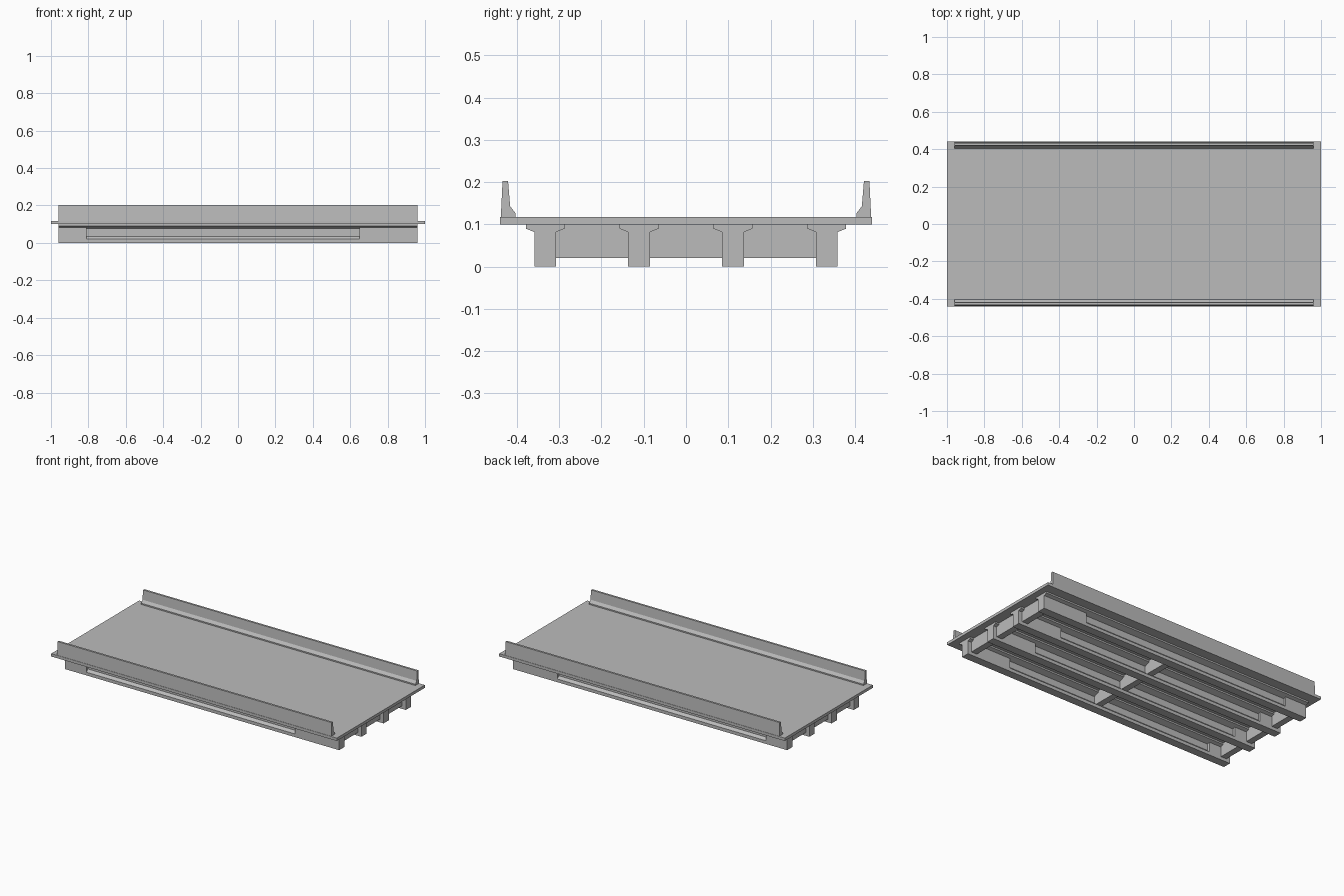
import bpy
import bmesh

cube = bpy.data.objects.get("Cube")
if cube:
    bpy.data.objects.remove(cube, do_unlink=True)

# Concrete colour
concrete = bpy.data.materials.new("concrete grey")
concrete.use_nodes = True
GREY = (0.5, 0.5, 0.5, 1)
concrete.diffuse_color = GREY
concrete.node_tree.nodes["Principled BSDF"].inputs["Base Color"].default_value = GREY


def loft(name, stations):
    """Join (x, profile) stations, each profile a list of (y, z), into a capped solid."""
    bm = bmesh.new()
    loops = [[bm.verts.new((x, y, z)) for y, z in profile] for x, profile in stations]
    for a, b in zip(loops, loops[1:]):
        for i in range(len(a)):
            j = (i + 1) % len(a)
            bm.faces.new((a[i], a[j], b[j], b[i]))
    bm.faces.new(loops[0])
    bm.faces.new(loops[-1])
    bmesh.ops.remove_doubles(bm, verts=bm.verts, dist=1e-5)
    bmesh.ops.recalc_face_normals(bm, faces=bm.faces)
    mesh = bpy.data.meshes.new(name)
    bm.to_mesh(mesh)
    bm.free()
    mesh.materials.append(concrete)
    obj = bpy.data.objects.new(name, mesh)
    bpy.context.collection.objects.link(obj)
    return obj


def box(name, x0, x1, y0, y1, z0, z1):
    return loft(name, [(x, [(y0, z0), (y1, z0), (y1, z1), (y0, z1)]) for x in (x0, x1)])


def girder_profile(cy, web, web_top):
    """Symmetric girder section with a flared top flange."""
    half = [(0.026, 0), (0.026, 0.02), (web, 0.035), (web, web_top),
            (0.026, 0.082), (0.046, 0.09), (0.046, 0.1)]
    return [(cy + y, z) for y, z in half] + [(cy - y, z) for y, z in reversed(half)]


# Deck slab
box("deck_slab", -1, 1, -0.44, 0.44, 0.1, 0.118)

# Parapets along both edges
parapet = [(0.438, 0.118), (0.434, 0.203), (0.421, 0.203),
           (0.416, 0.143), (0.403, 0.126), (0.403, 0.118)]
for side, label in ((-1, "front"), (1, "back")):
    section = [(side * y, z) for y, z in parapet]
    loft(f"{label}_parapet", [(-0.96, section), (0.96, section)])

# Girders with solid ends and a recessed middle web
girder_ys = [-0.333, -0.111, 0.111, 0.333]
for n, cy in enumerate(girder_ys, 1):
    solid = girder_profile(cy, 0.026, 0.076)
    thin = girder_profile(cy, 0.011, 0.076)
    loft(f"girder_{n}", [(-0.96, solid), (-0.81, solid), (-0.81, thin),
                         (0.65, thin), (0.65, solid), (0.96, solid)])

# Cross beams between neighbouring girders
for cx, label in ((-0.915, "right"), (0, "middle"), (0.915, "left")):
    inset = 0.011 if cx == 0 else 0.026
    for n, (ya, yb) in enumerate(zip(girder_ys, girder_ys[1:]), 1):
        box(f"{label}_cross_beam_{n}", cx - 0.02, cx + 0.02,
            ya + inset, yb - inset, 0.02, 0.1)
